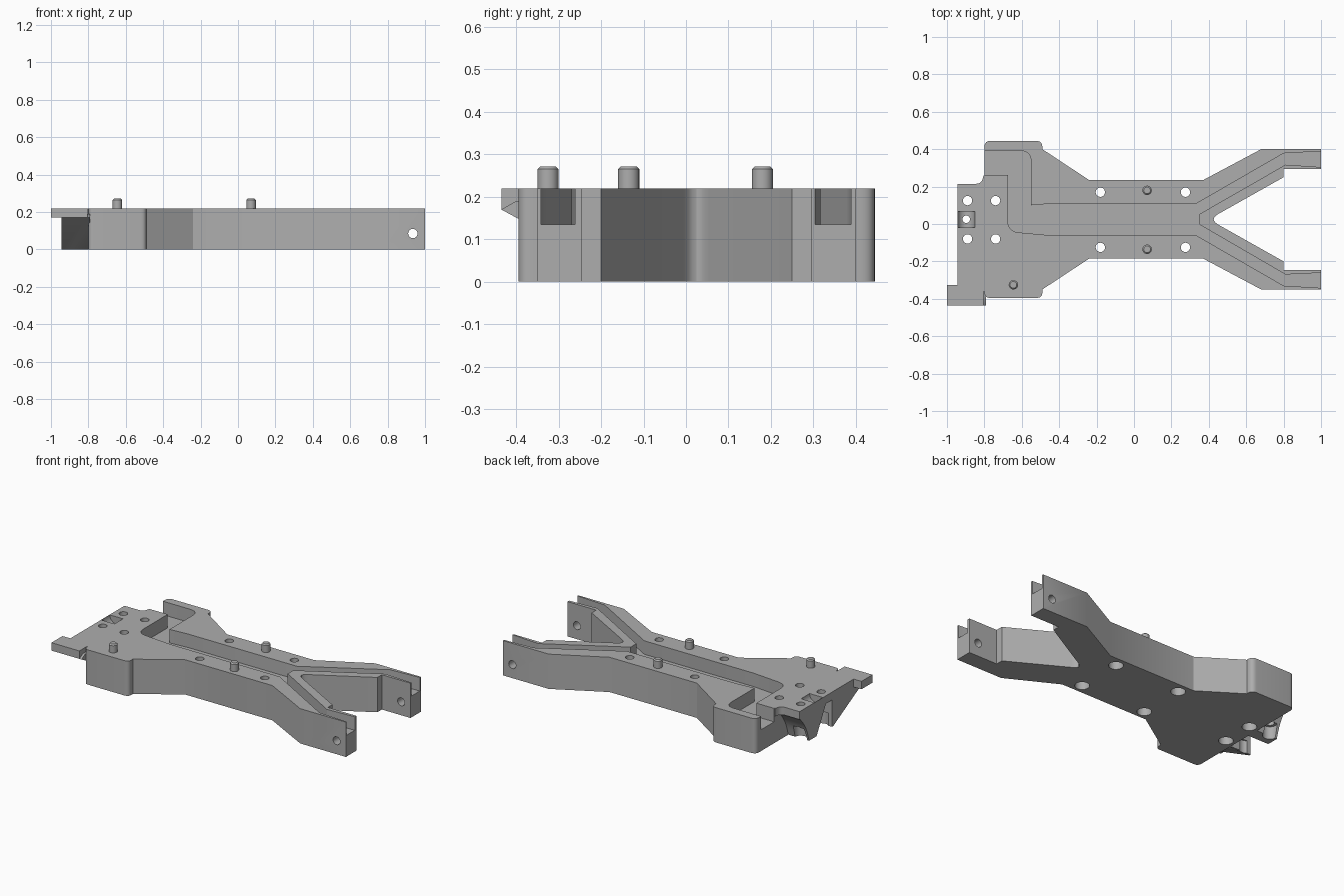
import bpy
import bmesh
import math
from mathutils import Vector, Matrix

if "Cube" in bpy.data.objects:
    bpy.data.objects.remove(bpy.data.objects["Cube"])

grey = bpy.data.materials.new("plain grey")
grey.use_nodes = True
COLOR = (0.42, 0.42, 0.42, 1)
grey.diffuse_color = COLOR
grey.node_tree.nodes["Principled BSDF"].inputs["Base Color"].default_value = COLOR

TOP = 0.22


def add_object(name, bm):
    bmesh.ops.recalc_face_normals(bm, faces=bm.faces)
    mesh = bpy.data.meshes.new(name)
    bm.to_mesh(mesh)
    bm.free()
    mesh.materials.append(grey)
    ob = bpy.data.objects.new(name, mesh)
    bpy.context.collection.objects.link(ob)
    return ob


def rounded(points, steps=6):
    """Turn (x, y, setback) corners into curved ones."""
    out = []
    for i, p in enumerate(points):
        c = Vector(p[:2])
        if len(p) == 2:
            out.append(c)
            continue
        a = Vector(points[i - 1][:2])
        b = Vector(points[(i + 1) % len(points)][:2])
        a = c + (a - c).normalized() * p[2]
        b = c + (b - c).normalized() * p[2]
        for k in range(steps + 1):
            t = k / steps
            out.append(a * (1 - t) ** 2 + c * 2 * t * (1 - t) + b * t * t)
    return out


def prism(name, points, low, high, along_x=False):
    bm = bmesh.new()
    place = (lambda p, h: (h, p.x, p.y)) if along_x else (lambda p, h: (p.x, p.y, h))
    face = bm.faces.new([bm.verts.new(place(p, low)) for p in rounded(points)])
    shift = Vector((high - low, 0, 0)) if along_x else Vector((0, 0, high - low))
    new = bmesh.ops.extrude_face_region(bm, geom=[face])["geom"]
    # the extrusion leaves the starting face in place when the region is open
    bmesh.ops.translate(bm, vec=shift, verts=[v for v in new if isinstance(v, bmesh.types.BMVert)])
    if not face.is_valid or len(bm.faces) < len(bm.verts) // 2 + 2:
        bmesh.ops.holes_fill(bm, edges=bm.edges)
    return add_object(name, bm)


def cylinder(name, center, radius, depth, along_y=False, sides=24):
    bm = bmesh.new()
    turn = Matrix.Rotation(math.pi / 2, 4, "X") if along_y else Matrix()
    bmesh.ops.create_cone(bm, cap_ends=True, segments=sides, radius1=radius, radius2=radius,
                          depth=depth, matrix=Matrix.Translation(center) @ turn)
    return add_object(name, bm)


def apply_modifier(ob, mod):
    bpy.context.view_layer.objects.active = ob
    bpy.ops.object.modifier_apply(modifier=mod.name)


def combine(ob, other, operation):
    mod = ob.modifiers.new("combine", "BOOLEAN")
    mod.operation = operation
    mod.solver = "EXACT"
    mod.object = other
    apply_modifier(ob, mod)
    bpy.data.objects.remove(other)


def smooth(ob):
    bpy.ops.object.select_all(action="DESELECT")
    ob.select_set(True)
    bpy.context.view_layer.objects.active = ob
    bpy.ops.object.shade_smooth_by_angle(angle=math.radians(30))


# Main frame with the forked arms
frame = prism("frame", [
    (1, 0.4), (0.68, 0.4), (0.37, 0.235), (-0.24, 0.235), (-0.49, 0.4),
    (-0.49, 0.445, 0.035), (-0.8, 0.445, 0.035), (-0.8, -0.395, 0.03),
    (-0.49, -0.395, 0.03), (-0.49, -0.35), (-0.24, -0.185), (0.37, -0.185),
    (0.68, -0.35), (1, -0.35), (1, -0.245), (0.8, -0.245), (0.8, -0.2),
    (0.4, 0.025, 0.06), (0.8, 0.25), (0.8, 0.295), (1, 0.295)], 0, TOP)

# End plate with its corner tab
combine(frame, prism("end_plate", [
    (-0.7, 0.258), (-0.805, 0.258), (-0.815, 0.215, 0.03), (-0.945, 0.215),
    (-0.945, -0.325), (-1, -0.325), (-1, -0.435), (-0.805, -0.435),
    (-0.805, -0.36), (-0.7, -0.36)], 0.17, TOP), "UNION")

# Sloped supports under the end plate
combine(frame, prism("front_support", [
    (-0.435, 0.17), (-0.12, 0), (-0.11, 0), (-0.11, 0.19), (-0.4, 0.19)],
    -0.945, -0.79, True), "UNION")
combine(frame, prism("back_support", [
    (-0.06, 0.19), (0.045, 0), (0.12, 0), (0.15, 0.1, 0.06), (0.21, 0.17), (0.21, 0.19)],
    -0.945, -0.79, True), "UNION")

# Cable channel running along the frame and out through both arms
combine(frame, prism("channel_cutter", [
    (-0.85, 0.262), (-0.675, 0.262), (-0.675, -0.04, 0.06), (-0.43, -0.062),
    (0.335, -0.062), (0.8, -0.33), (1.02, -0.343), (1.02, -0.26), (0.81, -0.27),
    (0.35, -0.003), (0.35, 0.053), (0.81, 0.317), (1.02, 0.303), (1.02, 0.39),
    (0.8, 0.378), (0.335, 0.11), (-0.43, 0.11), (-0.55, 0.1),
    (-0.55, 0.392, 0.06), (-0.85, 0.392)], 0.135, TOP + 0.1), "DIFFERENCE")

# Rounded pocket in the end plate with its pin hole
combine(frame, cylinder("pocket_cutter", (-0.897, 0.023, TOP), 0.046, 0.085, True), "DIFFERENCE")
combine(frame, cylinder("pin_cutter", (-0.897, 0.025, 0.1), 0.02, 0.5), "DIFFERENCE")

# Screw holes, wider below
for x in (-0.89, -0.74, -0.18, 0.275):
    for y in ((0.17, -0.125) if x > -0.5 else (0.125, -0.08)):
        combine(frame, cylinder("hole_cutter", (x, y, 0.1), 0.025, 0.5), "DIFFERENCE")
        combine(frame, cylinder("wide_hole_cutter", (x, y, 0), 0.042, 0.16), "DIFFERENCE")

# Cross hole through both arm tips
combine(frame, cylinder("cross_hole_cutter", (0.935, 0, 0.085), 0.025, 1.2, True), "DIFFERENCE")
smooth(frame)

# Locating pegs
for i, (x, y) in enumerate([(0.07, 0.18), (0.07, -0.135), (-0.645, -0.325)]):
    peg = cylinder("locating_peg_%d" % (i + 1), (x, y, 0.237), 0.025, 0.07)
    bevel = peg.modifiers.new("chamfer", "BEVEL")
    bevel.width = 0.007
    bevel.segments = 1
    bevel.limit_method = "ANGLE"
    bevel.angle_limit = math.radians(40)
    apply_modifier(peg, bevel)
    smooth(peg)
